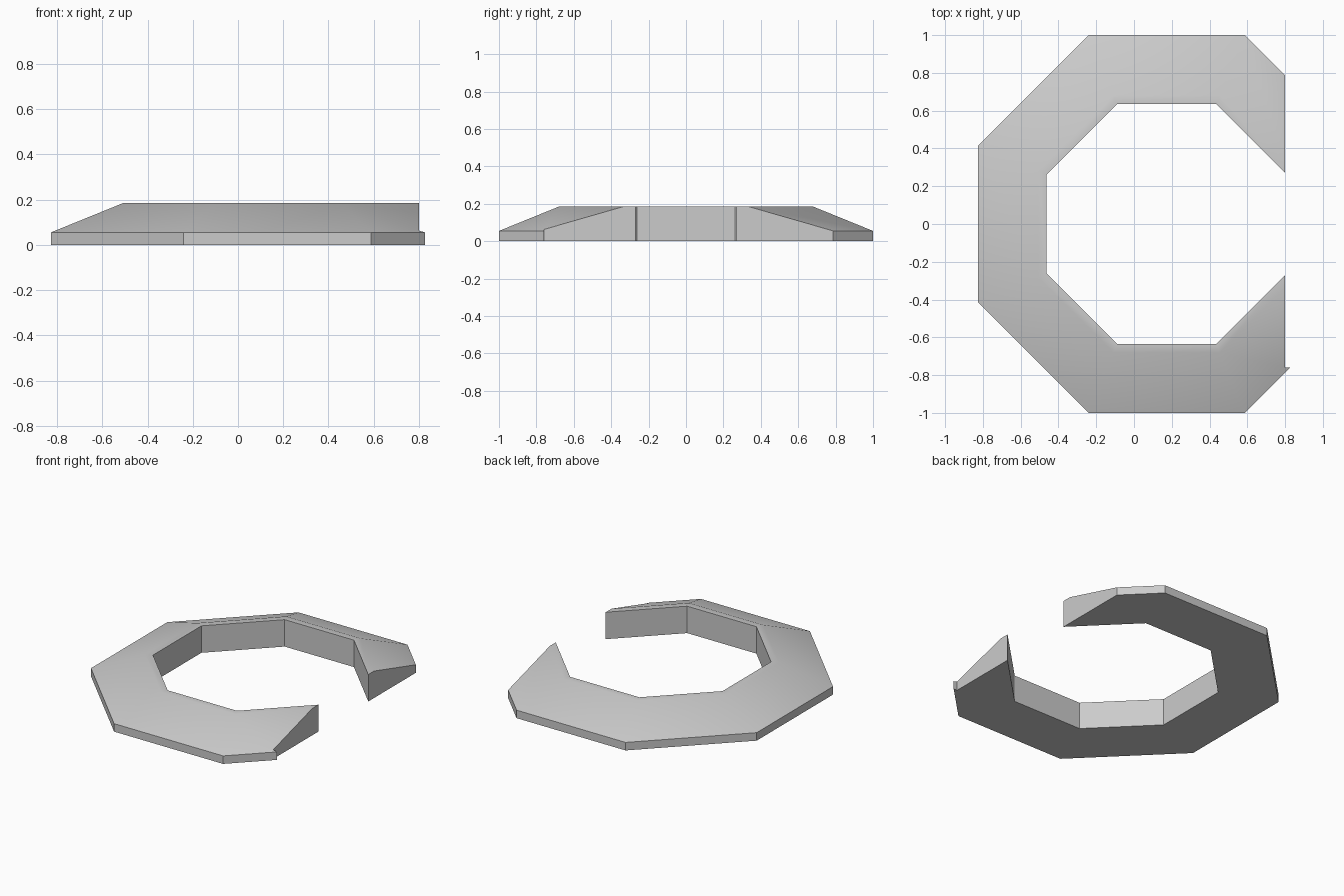
import bpy, bmesh, math

cube = bpy.data.objects.get("Cube")
if cube:
    bpy.data.objects.remove(cube, do_unlink=True)

CENTRE_X = 0.173
SIDES = 8
# Cross-section: apothem and height, running round from the outer foot
PROFILE = [(1.0, 0.0), (1.0, 0.055), (0.68, 0.185), (0.635, 0.185), (0.635, 0.0)]


def add_object(name, bm):
    bmesh.ops.recalc_face_normals(bm, faces=bm.faces)
    mesh = bpy.data.meshes.new(name)
    bm.to_mesh(mesh)
    bm.free()
    obj = bpy.data.objects.new(name, mesh)
    bpy.context.collection.objects.link(obj)
    return obj


# Grey material
grey = bpy.data.materials.new("plain grey")
grey.use_nodes = True
colour = (0.6, 0.6, 0.6, 1)
grey.diffuse_color = colour
grey.node_tree.nodes["Principled BSDF"].inputs["Base Color"].default_value = colour

# Octagonal ring swept from the profile
bm = bmesh.new()
rings = []
for i in range(SIDES):
    a = math.tau * (i + 0.5) / SIDES
    corner = 1 / math.cos(math.pi / SIDES)
    rings.append([bm.verts.new((CENTRE_X + r * corner * math.cos(a),
                                r * corner * math.sin(a), z)) for r, z in PROFILE])
for i in range(SIDES):
    here, after = rings[i], rings[(i + 1) % SIDES]
    for j in range(len(PROFILE)):
        k = (j + 1) % len(PROFILE)
        bm.faces.new((here[j], after[j], after[k], here[k]))
ring = add_object("open_octagon_ring", bm)
ring.data.materials.append(grey)

# Box that opens the ring on one side, leaving a small tip at the front end
bm = bmesh.new()
box = bmesh.ops.create_cube(bm, size=1)["verts"]
for v in box:
    v.co = (0.8 if v.co.x < 0 else 1.5,
            -0.76 if v.co.y < 0 else 1.5,
            -0.5 if v.co.z < 0 else 0.5)
cutter = add_object("gap_cutter", bm)
cutter.hide_render = True

cut = ring.modifiers.new("gap", 'BOOLEAN')
cut.operation = 'DIFFERENCE'
cut.solver = 'EXACT'
cut.object = cutter
bpy.ops.object.select_all(action='DESELECT')
bpy.context.view_layer.objects.active = ring
ring.select_set(True)
bpy.ops.object.modifier_apply(modifier=cut.name)
bpy.data.objects.remove(cutter, do_unlink=True)

# Soft top, crisp walls
bpy.ops.object.shade_smooth_by_angle(angle=math.radians(30))
